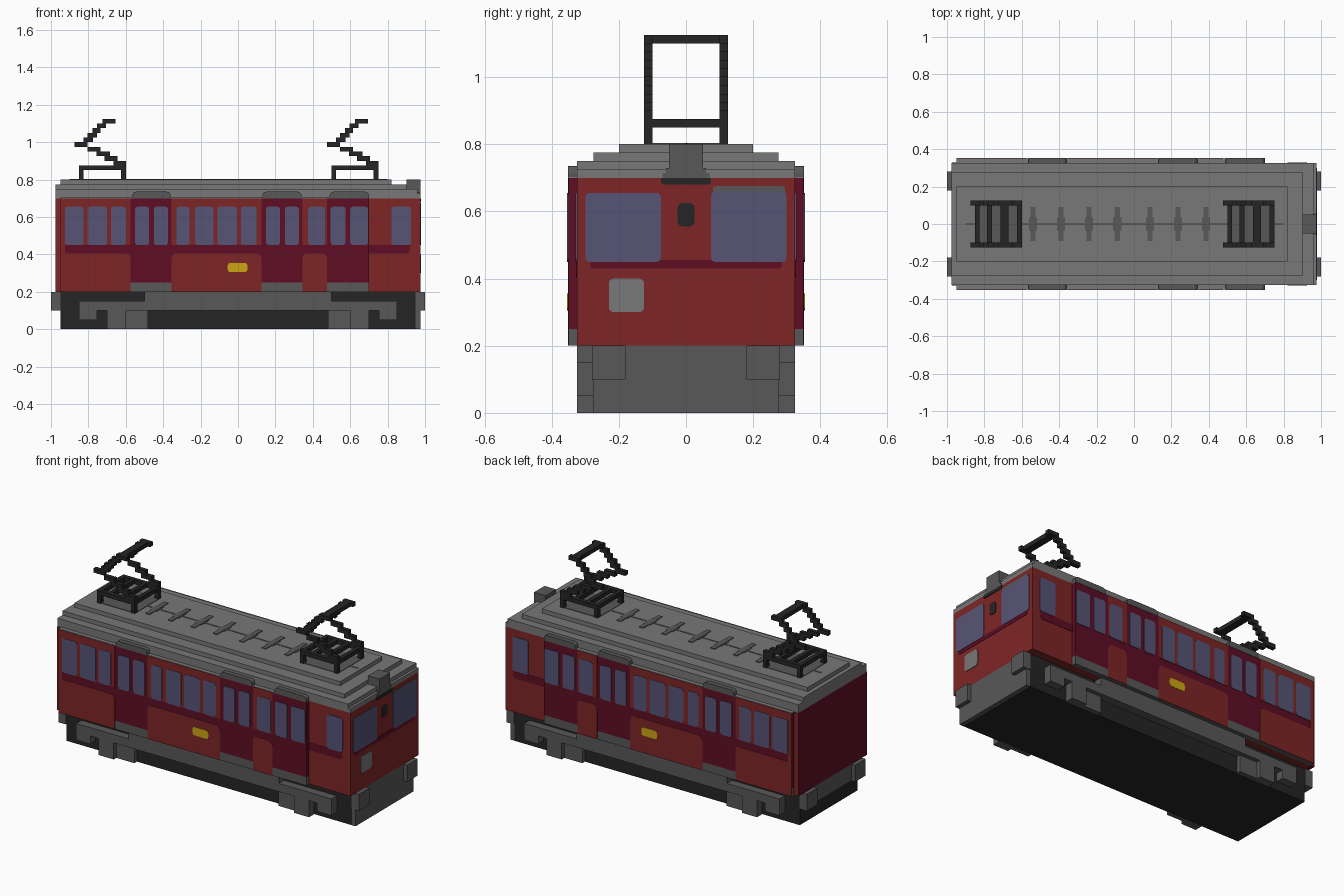
import bpy, bmesh, math
from mathutils import Vector

cube = bpy.data.objects.get("Cube")
if cube:
    bpy.data.objects.remove(cube, do_unlink=True)


def material(name, rgb):
    lin = [(c / 255 / 12.92 if c < 11 else ((c / 255 + 0.055) / 1.055) ** 2.4) for c in rgb] + [1]
    m = bpy.data.materials.new(name)
    m.use_nodes = True
    m.diffuse_color = lin
    b = next(n for n in m.node_tree.nodes if n.type == 'BSDF_PRINCIPLED')
    b.inputs["Base Color"].default_value = lin
    b.inputs["Roughness"].default_value = 0.9
    return m


RED = material("red", (126, 37, 37))
MAROON = material("maroon", (94, 13, 36))
GLASS = material("window_blue", (87, 84, 118))
ROOF = material("roof_grey", (120, 120, 120))
DARK = material("dark_grey", (88, 88, 88))
BLACK = material("black", (37, 37, 37))
YELLOW = material("yellow", (205, 165, 20))


def finish(name, bm, mat):
    bmesh.ops.recalc_face_normals(bm, faces=bm.faces)
    me = bpy.data.meshes.new(name)
    bm.to_mesh(me)
    bm.free()
    me.materials.append(mat)
    ob = bpy.data.objects.new(name, me)
    bpy.context.collection.objects.link(ob)
    return ob


def boxes(name, mat, *ranges):
    """One object made of boxes given as (x0, x1, y0, y1, z0, z1)."""
    bm = bmesh.new()
    for x0, x1, y0, y1, z0, z1 in ranges:
        vs = bmesh.ops.create_cube(bm, size=1)["verts"]
        for v in vs:
            v.co = Vector(((x0 + x1) / 2 + v.co.x * (x1 - x0),
                           (y0 + y1) / 2 + v.co.y * (y1 - y0),
                           (z0 + z1) / 2 + v.co.z * (z1 - z0)))
    return finish(name, bm, mat)


def both(*ranges):
    """Repeat boxes on the opposite y side."""
    return list(ranges) + [(a, b, -d, -c, e, f) for a, b, c, d, e, f in ranges]


def plate(name, mat, axis, at, rect, r=0.0, corners="1111", depth=0.004):
    """Thin upright plate with rounded corners (order: BL, BR, TR, TL)."""
    a0, a1, z0, z1 = rect
    pts = []
    spots = [(a0, z0, 1, 1, 180), (a1, z0, -1, 1, 270), (a1, z1, -1, -1, 0), (a0, z1, 1, -1, 90)]
    for (a, z, sa, sz, start), flag in zip(spots, corners):
        if r == 0 or flag == "0":
            pts.append((a, z))
            continue
        for k in range(4):
            t = math.radians(start + 30 * k)
            pts.append((a + sa * r + r * math.cos(t), z + sz * r + r * math.sin(t)))
    bm = bmesh.new()
    out = at + math.copysign(depth, at)
    rings = []
    for d in (at, out):
        rings.append([bm.verts.new((a, d, z) if axis == "y" else (d, a, z)) for a, z in pts])
    n = len(pts)
    bm.faces.new(rings[0])
    bm.faces.new(rings[1])
    for i in range(n):
        j = (i + 1) % n
        bm.faces.new((rings[0][i], rings[0][j], rings[1][j], rings[1][i]))
    return finish(name, bm, mat)


# Chassis, beams and buffers
boxes("chassis", BLACK, (-0.95, 0.95, -0.275, 0.275, 0, 0.2))
boxes("front_bulkhead", DARK, (0.95, 0.975, -0.275, 0.275, 0, 0.2))
boxes("rear_bulkhead", DARK, (-0.975, -0.95, -0.275, 0.275, 0.1, 0.2))
boxes("side_beam", DARK, *both((-0.5, 0.5, 0.27, 0.325, 0.1, 0.2)))
boxes("buffers", DARK, *[(x, x + 0.05, y, y + 0.1, 0.1, 0.2) for x in (-1, 0.95) for y in (-0.28, 0.18)])

# Bogies
for label, s in (("rear", -1), ("front", 1)):
    parts = [(0.49, 0.85, 0.27, 0.325, 0.1, 0.15), (0.6, 0.7, 0.27, 0.325, 0, 0.1),
             (0.755, 0.85, 0.27, 0.325, 0.05, 0.1), (0.48, 0.6, 0.27, 0.3, 0, 0.1)]
    if s < 0:
        parts = [(-b, -a, c, d, e, f) for a, b, c, d, e, f in parts]
    boxes(label + "_bogie", DARK, *both(*parts))

# Body shell
boxes("body_core", RED, (-0.95, 0.975, -0.325, 0.325, 0.2, 0.7))
boxes("rear_wall", MAROON, (-0.975, -0.95, -0.325, 0.325, 0.2, 0.7))
boxes("rear_corner_trim", RED, *both((-0.974, -0.95, 0.325, 0.328, 0.2, 0.7)))
boxes("side_wall", MAROON, *both((-0.95, 0.70, 0.32, 0.35, 0.25, 0.7)))
boxes("door_sill", DARK, *both((-0.95, 0.70, 0.32, 0.35, 0.2, 0.25)))

# Painted side panels, windows and number plates
windows = [(-.925, -.825), (-.805, -.70), (-.68, -.60), (-.55, -.475), (-.45, -.375),
           (-.33, -.26), (-.23, -.13), (-.11, -.005), (.015, .10), (.15, .225),
           (.25, .325), (.375, .465), (.495, .575), (.60, .695)]
for side, s in (("right", -1), ("left", 1)):
    y = 0.35 * s
    for i, (a, b) in enumerate([(-0.95, -0.575), (-0.355, 0.125), (0.345, 0.475)]):
        plate(f"{side}_upper_panel_{i}", RED, "y", y, (a, b, 0.45, 0.7), depth=0.002)
        plate(f"{side}_lower_panel_{i}", RED, "y", y, (a, b, 0.2, 0.405), 0.025,
              "0010" if i == 0 else "0011", 0.002)
    plate(side + "_stripe_end", RED, "y", y, (-0.95, -0.925, 0.40, 0.45), depth=0.002)
    for i, (a, b) in enumerate(windows):
        plate(f"{side}_window_{i}", GLASS, "y", y, (a, b, 0.45, 0.655), 0.014)
    plate(side + "_number_plate", YELLOW, "y", y, (-0.055, 0.05, 0.305, 0.355), 0.014)
    plate(side + "_cab_stripe", MAROON, "y", 0.325 * s, (0.70, 0.92, 0.405, 0.45), 0.02, "0100", 0.002)
    plate(side + "_cab_window", GLASS, "y", 0.325 * s, (0.82, 0.925, 0.45, 0.655), 0.014)

# Cab front
plate("front_stripe", MAROON, "x", 0.975, (-0.285, 0.285, 0.43, 0.455), 0.01, depth=0.002)
plate("windscreen_right", GLASS, "x", 0.975, (-0.30, -0.075, 0.45, 0.655), 0.012)
plate("windscreen_left", GLASS, "x", 0.975, (0.075, 0.30, 0.45, 0.66), 0.012)
plate("windscreen_visor", DARK, "x", 0.975, (0.08, 0.295, 0.655, 0.675), 0.008, "0011")
plate("centre_lamp", BLACK, "x", 0.975, (-0.025, 0.025, 0.555, 0.625), 0.015)
plate("front_sign", ROOF, "x", 0.975, (-0.23, -0.125, 0.30, 0.40), 0.014)
plate("headlamp_shadow_bar", BLACK, "x", 0.975, (-0.075, 0.075, 0.68, 0.70), 0.009, "1100")
boxes("headlamp", DARK, (0.90, 0.977, -0.05, 0.05, 0.70, 0.80),
      (0.93, 0.977, -0.06, 0.06, 0.70, 0.73), (0.93, 0.977, -0.07, 0.07, 0.70, 0.715))

# Stepped roof
boxes("roof", ROOF, (-0.975, 0.975, -0.325, 0.325, 0.70, 0.725),
      (-0.975, 0.96, -0.325, 0.325, 0.725, 0.75),
      (-0.975, 0.90, -0.275, 0.275, 0.75, 0.775),
      (-0.95, 0.82, -0.20, 0.20, 0.775, 0.80))
boxes("gutter", ROOF, *both((-0.95, 0.70, 0.32, 0.35, 0.70, 0.703)))
for side, s in (("right", -1), ("left", 1)):
    for i, (a, b) in enumerate([(-0.565, -0.36), (0.13, 0.34), (0.49, 0.70)]):
        plate(f"{side}_door_hood_{i}", DARK, "y", 0.32 * s, (a, b, 0.70, 0.735), 0.02, "0011", 0.032)

# Roof fittings
boxes("roof_spine", DARK, (-0.9, 0.8, -0.006, 0.006, 0.799, 0.802))
vents = []
for x in (-.54, -.39, -.24, -.09, .085, .235, .385):
    vents += [(x - .014, x + .014, -.09, .09, .799, .804), (x - .022, x + .022, -.035, .035, .799, .803)]
boxes("roof_vents", DARK, *vents)

# Pantographs: base frame, stepped folding arms and contact bar
arm = [(-.665, -.60), (-.715, -.645), (-.757, -.685), (-.805, -.735), (-.875, -.805),
       (-.825, -.775), (-.805, -.755), (-.777, -.735), (-.755, -.705), (-.725, -.655)]
for label, dx in (("rear", 0), ("front", 1.35)):
    parts = both((-0.85, -0.60, 0.10, 0.125, 0.85, 0.875),
                 (-0.85, -0.825, 0.10, 0.125, 0.80, 0.85),
                 (-0.625, -0.60, 0.10, 0.125, 0.80, 0.85))
    for k, (a, b) in enumerate(arm):
        parts += both((a, b, 0.10, 0.125, 0.875 + 0.025 * k, 0.9 + 0.025 * k))
    for x in (-0.85, -0.785, -0.705, -0.625):
        parts.append((x, x + 0.025, -0.11, 0.11, 0.85, 0.875))
    parts.append((-0.715, -0.67, -0.11, 0.11, 1.10, 1.125))
    boxes(label + "_pantograph", BLACK, *[(a + dx, b + dx, c, d, e, f) for a, b, c, d, e, f in parts])
    boxes(label + "_pantograph_mat", DARK, (-0.85 + dx, -0.60 + dx, -0.12, 0.12, 0.799, 0.803))
